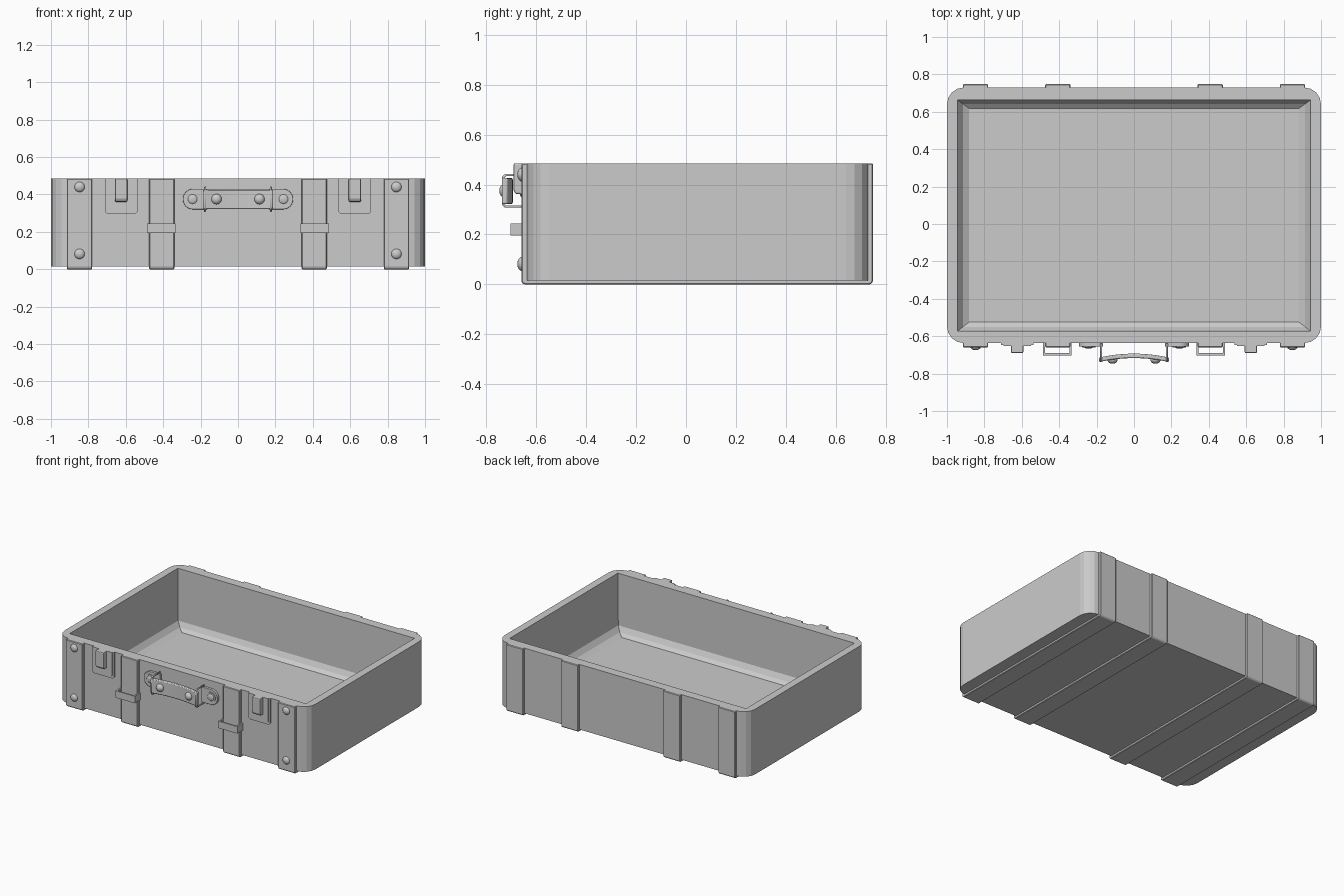
import bpy, bmesh, math
from mathutils import Matrix

if "Cube" in bpy.data.objects:
    bpy.data.objects.remove(bpy.data.objects["Cube"])

FRONT, BACK = -0.637, 0.73      # faces of the case body
BOT, TOP = 0.015, 0.485


def finish(name, bm, bevel=0.0, segs=1, smooth=False):
    bmesh.ops.recalc_face_normals(bm, faces=bm.faces)
    me = bpy.data.meshes.new(name)
    bm.to_mesh(me)
    bm.free()
    ob = bpy.data.objects.new(name, me)
    bpy.context.collection.objects.link(ob)
    if bevel:
        m = ob.modifiers.new("bevel", 'BEVEL')
        m.width, m.segments, m.limit_method = bevel, segs, 'ANGLE'
        m.angle_limit = math.radians(40)
    if smooth:
        bpy.ops.object.select_all(action='DESELECT')
        ob.select_set(True)
        bpy.context.view_layer.objects.active = ob
        bpy.ops.object.shade_smooth_by_angle(angle=math.radians(40))
    return ob


def box(name, x0, x1, y0, y1, z0, z1, bevel=0.0):
    bm = bmesh.new()
    bmesh.ops.create_cube(bm, size=1)
    bmesh.ops.scale(bm, vec=(x1 - x0, y1 - y0, z1 - z0), verts=bm.verts)
    bmesh.ops.translate(bm, vec=((x0 + x1) / 2, (y0 + y1) / 2, (z0 + z1) / 2), verts=bm.verts)
    return finish(name, bm, bevel)


def prism(name, pts, vec, bevel=0.0, segs=1, smooth=False):
    """Extrude a closed 3D outline along vec."""
    bm = bmesh.new()
    f = bm.faces.new([bm.verts.new(p) for p in pts])
    r = bmesh.ops.extrude_face_region(bm, geom=[f])
    bmesh.ops.translate(bm, vec=vec, verts=[v for v in r['geom'] if isinstance(v, bmesh.types.BMVert)])
    bmesh.ops.triangulate(bm, faces=[f for f in bm.faces if len(f.verts) > 12])
    return finish(name, bm, bevel, segs, smooth)


def rivet(name, x, y, z, r, h):
    """Domed stud, its base at y, pointing to the front."""
    bm = bmesh.new()
    m = Matrix.Translation((x, y, z)) @ Matrix.Diagonal((1, h / r, 1, 1)) @ Matrix.Rotation(math.pi / 2, 4, 'X')
    bmesh.ops.create_uvsphere(bm, u_segments=16, v_segments=10, radius=r, matrix=m)
    return finish(name, bm, smooth=True)


def rounded_rect(x, y0, y1, r, z, n=4):
    pts = []
    for i, (cx, cy) in enumerate([(x - r, y1 - r), (r - x, y1 - r), (r - x, y0 + r), (x - r, y0 + r)]):
        for k in range(n + 1):
            a = math.pi / 2 * (i + k / n)
            pts.append((cx + r * math.cos(a), cy + r * math.sin(a), z))
    return pts


# Open case body: rounded outside, square inside, sloped edge at the floor
bm = bmesh.new()
rings = [rounded_rect(*a) for a in [
    (1.0, FRONT, BACK, 0.09, BOT),
    (1.0, FRONT, BACK, 0.09, TOP),
    (0.945, -0.572, 0.664, 0, TOP),
    (0.94, -0.57, 0.66, 0, 0.11),
    (0.915, -0.55, 0.642, 0, 0.075),
    (0.882, -0.525, 0.618, 0, 0.055)]]
loops = [[bm.verts.new(p) for p in ring] for ring in rings]
for a, b in zip(loops, loops[1:]):
    for i in range(len(a)):
        j = (i + 1) % len(a)
        bm.faces.new((a[i], a[j], b[j], b[i]))
bm.faces.new(loops[0])
bm.faces.new(loops[-1])
bmesh.ops.remove_doubles(bm, verts=bm.verts, dist=1e-5)
finish("case_body", bm)


# Straps running down the back, under the case and up the front
def strap(name, x0, x1):
    f, b, c, t = -0.659, 0.748, 0.014, 0.026
    outline = [(f, TOP), (f, c), (f + c * .3, c * .3), (f + c, 0), (b - c, 0), (b - c * .3, c * .3), (b, c),
               (b, TOP), (b - t, TOP), (b - t, 0.02), (f + t, 0.02), (f + t, TOP)]
    prism(name, [(x0, y, z) for y, z in outline], (x1 - x0, 0, 0), 0.004)


for s, side in ((-1, "left"), (1, "right")):
    def span(a, b):
        return min(s * a, s * b), max(s * a, s * b)

    strap(f"outer_strap_{side}", *span(0.78, 0.915))
    strap(f"inner_strap_{side}", *span(0.34, 0.475))
    for z, pos in ((0.44, "upper"), (0.082, "lower")):
        rivet(f"strap_rivet_{side}_{pos}", s * 0.847, -0.657, z, 0.028, 0.018)

    # Open loop around the inner strap
    x0, x1 = span(0.333, 0.486)
    t, y = 0.011, -0.702
    outline = [(x0, FRONT), (x0, y), (x1, y), (x1, FRONT), (x1 - t, FRONT), (x1 - t, y + t),
               (x0 + t, y + t), (x0 + t, FRONT)]
    prism(f"strap_loop_{side}", [(a, b, 0.195) for a, b in outline], (0, 0, 0.05))

    # Lock plate with a raised inner panel and a latch
    x0, x1 = span(0.538, 0.71)
    c = 0.012
    for nm, d, y in (("lock_plate", 0, -0.647), ("lock_panel", 0.012, -0.653)):
        a, b, z = x0 + d, x1 - d, 0.295 + d
        outline = [(a, TOP), (a, z + c), (a + c, z), (b - c, z), (b, z + c), (b, TOP)]
        prism(f"{nm}_{side}", [(p, FRONT + .005, q) for p, q in outline], (0, y - FRONT - .005, 0))
    x0, x1 = span(0.592, 0.658)
    latch = [(-0.64, TOP), (-0.69, TOP), (-0.69, 0.378), (-0.682, 0.362), (-0.64, 0.36)]
    prism(f"latch_{side}", [(x0, y, z) for y, z in latch], (x1 - x0, 0, 0), 0.006, 2)

    # Rounded mounting plate of the handle with its stud
    zc, r = 0.375, 0.055
    outline = [(s * 0.165, zc - r)]
    for k in range(13):
        a = -math.pi / 2 + math.pi * k / 12
        outline.append((s * (0.24 + r * math.cos(a)), zc + r * math.sin(a)))
    outline.append((s * 0.165, zc + r))
    prism(f"handle_mount_{side}", [(x, FRONT + .005, z) for x, z in outline], (0, -0.023, 0), 0.005, 2, True)
    disc = [(s * 0.243 + 0.036 * math.cos(k * math.pi / 8), -0.65, zc + 0.036 * math.sin(k * math.pi / 8))
            for k in range(16)]
    prism(f"mount_disc_{side}", disc, (0, -0.009, 0))
    rivet(f"mount_rivet_{side}", s * 0.243, -0.657, zc, 0.026, 0.009)

    # Wire ring holding the end of the handle
    cu = bpy.data.curves.new(f"handle_ring_{side}", 'CURVE')
    cu.dimensions, cu.bevel_depth, cu.bevel_resolution = '3D', 0.006, 1
    path = [(-0.642, 0.312), (-0.722, 0.312), (-0.732, 0.322), (-0.732, 0.428), (-0.722, 0.438), (-0.642, 0.438)]
    sp = cu.splines.new('POLY')
    sp.points.add(len(path) - 1)
    for p, (y, z) in zip(sp.points, path):
        p.co = (s * 0.176, y, z, 1)
    sp.use_cyclic_u = True
    bpy.context.collection.objects.link(bpy.data.objects.new(f"handle_ring_{side}", cu))

    rivet(f"handle_rivet_{side}", s * 0.115, -0.725, 0.375, 0.028, 0.022)

# Gently bowed handle grip
xs = [-0.187 + 0.374 * k / 14 for k in range(15)]
bow = [(x, -0.738 + 0.021 * (1 - (x / 0.187) ** 2)) for x in xs]
outline = bow + [(x, y + 0.024) for x, y in reversed(bow)]
prism("handle_grip", [(x, y, 0.322) for x, y in outline], (0, 0, 0.104), 0.006, 2, True)
